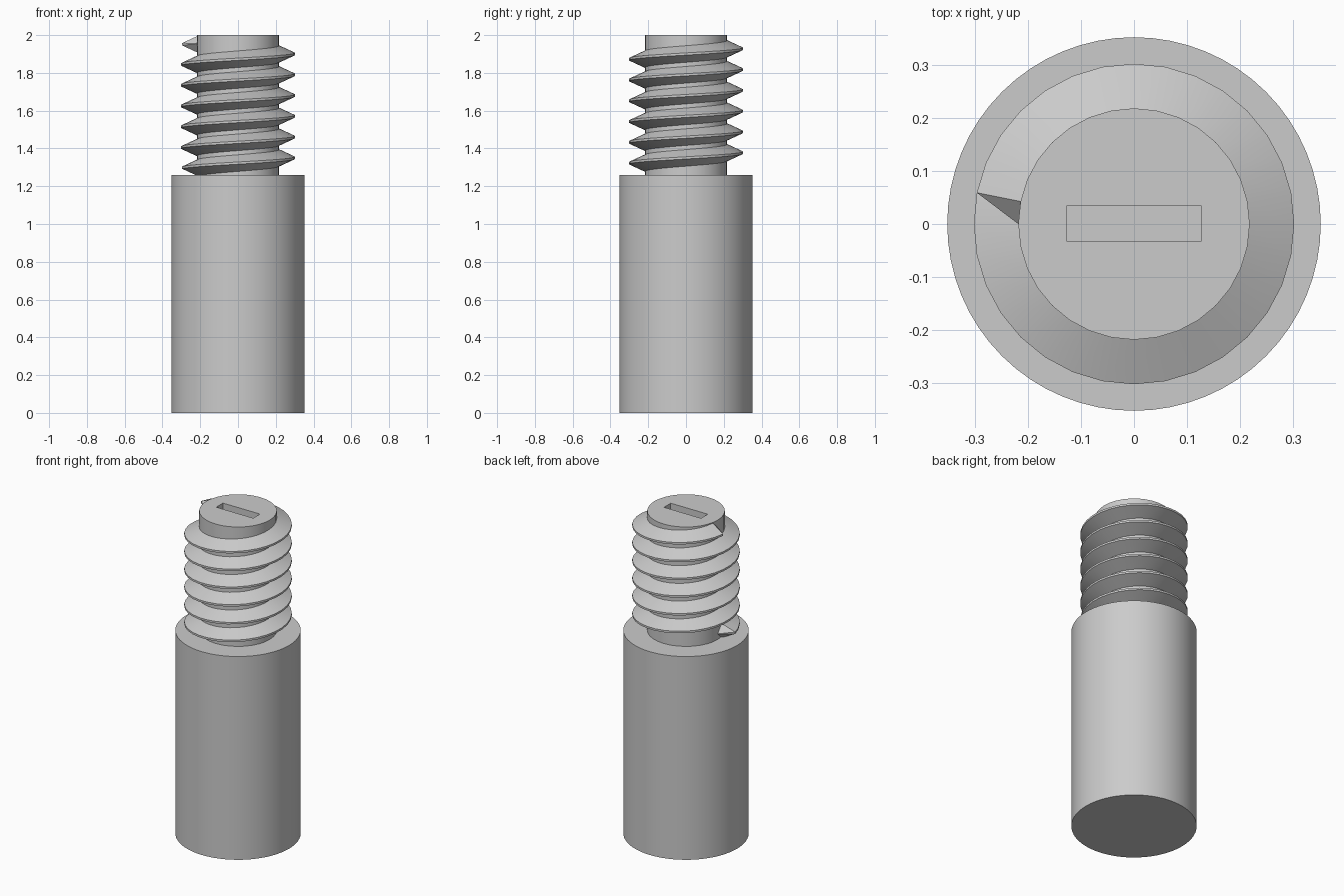
import bpy
import bmesh
from math import cos, sin, tau, pi

if "Cube" in bpy.data.objects:
    bpy.data.objects.remove(bpy.data.objects["Cube"])

SEGMENTS = 32
BODY_R, CORE_R, CREST_R = 0.352, 0.218, 0.302
BODY_TOP, TOP = 1.26, 2.0
TURNS, PITCH, START_Z = 6, 0.11, 1.295

grey = bpy.data.materials.new("plain grey")
grey.use_nodes = True
grey.diffuse_color = (0.6, 0.6, 0.6, 1)
grey.node_tree.nodes["Principled BSDF"].inputs["Base Color"].default_value = grey.diffuse_color


def finish(obj, name):
    obj.name = name
    obj.data.name = name
    obj.data.materials.clear()
    obj.data.materials.append(grey)
    bpy.ops.object.select_all(action="DESELECT")
    obj.select_set(True)
    bpy.context.view_layer.objects.active = obj
    bpy.ops.object.shade_smooth_by_angle(angle=pi / 6)
    return obj


def cylinder(name, radius, low, high, sides):
    bpy.ops.mesh.primitive_cylinder_add(vertices=sides, radius=radius, depth=high - low,
                                        location=(0, 0, (low + high) / 2))
    return finish(bpy.context.object, name)


# Plain shank and the threaded core
cylinder("shank", BODY_R, 0, BODY_TOP, 2 * SEGMENTS)
core = cylinder("threaded_core", CORE_R, BODY_TOP - 0.02, TOP, SEGMENTS)

# Driver slot cut into the end of the core
bpy.ops.mesh.primitive_cube_add(size=1, location=(0, 0.001, TOP))
cutter = bpy.context.object
cutter.scale = (0.254, 0.066, 0.12)
cutter.hide_render = True
cut = core.modifiers.new("slot", "BOOLEAN")
cut.operation = "DIFFERENCE"
cut.solver = "EXACT"
cut.object = cutter
bpy.context.view_layer.objects.active = core
bpy.ops.object.modifier_move_to_index(modifier="slot", index=0)
bpy.ops.object.modifier_apply(modifier="slot")
bpy.data.objects.remove(cutter)

# Helical thread: a ridge profile swept upward, closed to a point at both ends
profile = [(CORE_R, -0.044), (CREST_R, -0.006), (CREST_R, 0.006), (CORE_R, 0.044)]
bm = bmesh.new()


def helix_point(step, radius, dz):
    angle = pi + tau * step / SEGMENTS
    z = START_Z + PITCH * step / SEGMENTS + dz
    return bm.verts.new((radius * cos(angle), radius * sin(angle), z))


last = TURNS * SEGMENTS
rows = [[helix_point(s, r, dz) for r, dz in profile] for s in range(1, last)]
for a, b in zip(rows, rows[1:]):
    for i in range(3):
        bm.faces.new((a[i], b[i], b[i + 1], a[i + 1]))
for row, step in ((rows[0], 0), (rows[-1], last)):
    tip = helix_point(step, CORE_R, 0)
    for i in range(3):
        bm.faces.new((row[i], row[i + 1], tip) if step == 0 else (row[i + 1], row[i], tip))
bmesh.ops.recalc_face_normals(bm, faces=bm.faces)
if sum(f.normal.dot(f.calc_center_median() * 1) - f.normal.z * f.calc_center_median().z for f in bm.faces) < 0:
    bmesh.ops.reverse_faces(bm, faces=bm.faces)
mesh = bpy.data.meshes.new("thread")
bm.to_mesh(mesh)
bm.free()
thread = bpy.data.objects.new("thread", mesh)
bpy.context.collection.objects.link(thread)
finish(thread, "thread")
